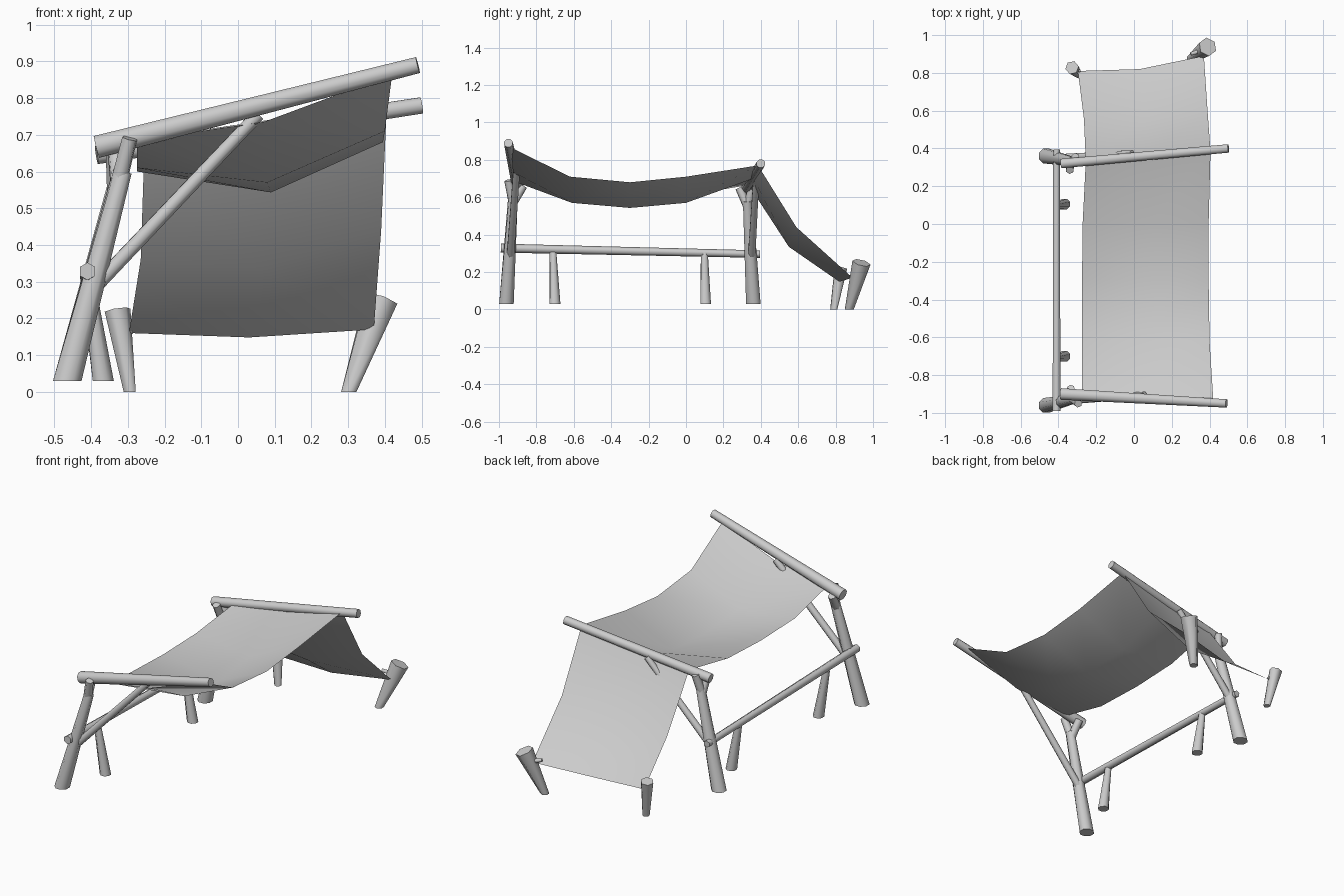
import bpy, bmesh, math
from mathutils import Vector, Matrix

cube = bpy.data.objects.get("Cube")
if cube:
    bpy.data.objects.remove(cube)

grey = bpy.data.materials.new("plain grey")
grey.use_nodes = True
grey.diffuse_color = (0.6, 0.6, 0.6, 1)
grey.node_tree.nodes["Principled BSDF"].inputs["Base Color"].default_value = (0.6, 0.6, 0.6, 1)


def finish(bm, name, angle):
    bmesh.ops.recalc_face_normals(bm, faces=bm.faces)
    mesh = bpy.data.meshes.new(name)
    bm.to_mesh(mesh)
    bm.free()
    mesh.materials.append(grey)
    obj = bpy.data.objects.new(name, mesh)
    bpy.context.collection.objects.link(obj)
    bpy.ops.object.select_all(action="DESELECT")
    obj.select_set(True)
    bpy.context.view_layer.objects.active = obj
    bpy.ops.object.shade_smooth_by_angle(angle=math.radians(angle))
    return obj


def pole(name, start, end, r1, r2, sides=8, flat_base=False):
    """Tapered pole between two points, optionally cut level at its base."""
    a, b = Vector(start), Vector(end)
    turn = (b - a).to_track_quat("Z", "Y")
    bm = bmesh.new()
    rings = []
    for centre, r, level in ((a, r1, flat_base), (b, r2, False)):
        ring = []
        for i in range(sides):
            t = math.tau * (i + 0.5) / sides
            p = Vector((r * math.cos(t), r * math.sin(t), 0))
            ring.append(bm.verts.new(centre + (p if level else turn @ p)))
        rings.append(ring)
    if flat_base:
        # Match the level ring to the turned one by nearest angle
        shift = min(range(sides), key=lambda k: sum(
            ((rings[0][i].co - a) - (rings[1][(i + k) % sides].co - b)).length for i in range(sides)))
        rings[1] = rings[1][shift:] + rings[1][:shift]
    for i in range(sides):
        j = (i + 1) % sides
        bm.faces.new((rings[0][i], rings[0][j], rings[1][j], rings[1][i]))
    for ring in rings:
        bm.faces.new(ring)
    return finish(bm, name, 62)


# Forked posts with two short prongs each
def forked_post(name, base, fork, prongs):
    pole(name, base, fork, 0.042, 0.026, flat_base=True)
    for i, tip in enumerate(prongs):
        pole(f"{name}_prong_{i + 1}", Vector(fork) - Vector((0.01, 0, 0.03)), tip, 0.024, 0.022, 6)


forked_post("front_post", (-0.465, -0.96, 0.03), (-0.315, -0.925, 0.6),
            [(-0.295, -0.95, 0.69), (-0.335, -0.87, 0.66)])
forked_post("rear_post", (-0.465, 0.36, 0.03), (-0.325, 0.33, 0.58),
            [(-0.31, 0.355, 0.66), (-0.34, 0.285, 0.65)])

# Sloping beams that carry the cloth
pole("front_beam", (-0.385, -0.90, 0.667), (0.49, -0.95, 0.89), 0.033, 0.024)
pole("rear_beam", (-0.385, 0.32, 0.645), (0.50, 0.40, 0.78), 0.027, 0.024)

# Diagonal braces
pole("front_brace", (-0.405, -0.94, 0.27), (0.055, -0.905, 0.755), 0.021, 0.019)
pole("rear_brace", (-0.405, 0.35, 0.27), (-0.01, 0.375, 0.69), 0.021, 0.017)

# Side rail and the two stakes below it
pole("side_rail", (-0.41, -0.99, 0.328), (-0.41, 0.395, 0.296), 0.024, 0.02, 6)
for name, y0, y1 in (("front_rail_stake", -0.70, -0.712), ("middle_rail_stake", 0.105, 0.098)):
    pole(name, (-0.367, y0, 0.03), (-0.41, y1, 0.305), 0.031, 0.019, flat_base=True)

# Ground pegs holding the rear flap
pole("right_ground_peg", (-0.295, 0.79, 0.0), (-0.328, 0.828, 0.222), 0.019, 0.036, 6, True)
pole("left_ground_peg", (0.302, 0.873, 0.0), (0.39, 0.938, 0.25), 0.024, 0.05, 6, True)
pole("right_peg_stub", (-0.325, 0.822, 0.18), (-0.285, 0.81, 0.165), 0.013, 0.008, 6)
pole("left_peg_stub", (0.36, 0.92, 0.19), (0.30, 0.90, 0.205), 0.014, 0.01, 6)

# Cloth: each row runs from the right edge through the sagging middle to the left edge
rows = [
    ((-0.275, -0.92, 0.685), (0.07, -0.925, 0.735), (0.42, -0.935, 0.865)),
    ((-0.275, -0.61, 0.61), (0.08, -0.61, 0.57), (0.40, -0.62, 0.71)),
    ((-0.275, -0.30, 0.60), (0.09, -0.30, 0.543), (0.395, -0.30, 0.68)),
    ((-0.272, 0.0, 0.61), (0.08, 0.0, 0.57), (0.395, 0.0, 0.71)),
    ((-0.255, 0.335, 0.665), (0.07, 0.36, 0.70), (0.405, 0.385, 0.77)),
    ((-0.265, 0.555, 0.36), (0.06, 0.55, 0.335), (0.39, 0.59, 0.44)),
    ((-0.297, 0.81, 0.16), (0.03, 0.82, 0.148), (0.37, 0.89, 0.17)),
]
bm = bmesh.new()
grid = [[bm.verts.new(p) for p in row] for row in rows]
for near, far in zip(grid, grid[1:]):
    for i in range(2):
        bm.faces.new((near[i], near[i + 1], far[i + 1], far[i]))
finish(bm, "cloth_cover", 50)
